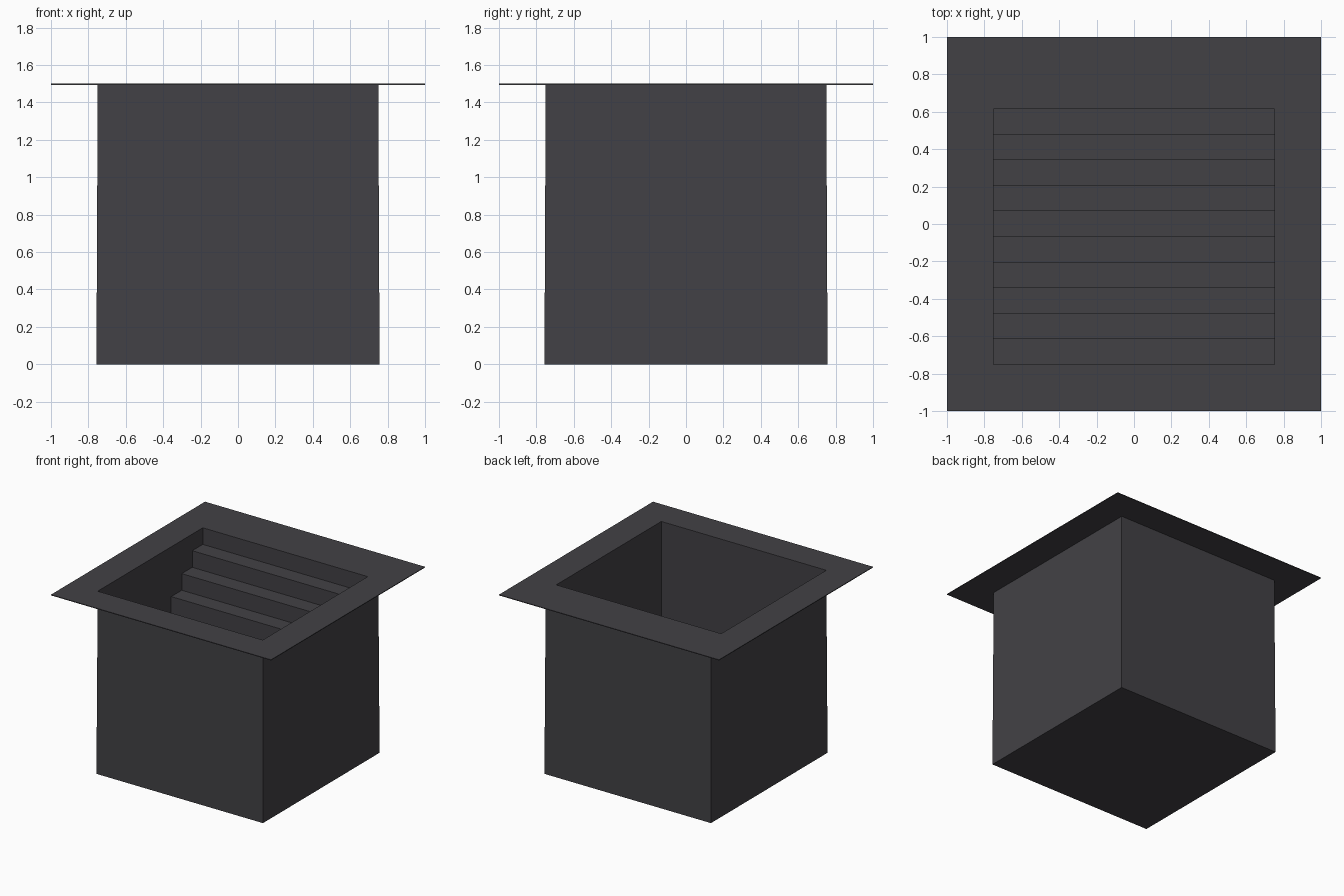
import bpy, bmesh

if "Cube" in bpy.data.objects:
    bpy.data.objects.remove(bpy.data.objects["Cube"])

mat = bpy.data.materials.new("dark grey")
mat.diffuse_color = (0.055, 0.053, 0.060, 1)
mat.use_nodes = True
mat.node_tree.nodes["Principled BSDF"].inputs["Base Color"].default_value = mat.diffuse_color

H = 1.5          # rim height
R = 0.75         # pit half width
STEPS = 11
D = 2 * R / STEPS   # tread depth
RISE = H / STEPS
LIP = 0.006      # rim thickness
BACK = R - D     # the top tread is flush with the rim


def make(name, faces):
    """Mesh object from a list of polygons given as point lists."""
    bm = bmesh.new()
    for pts in faces:
        bm.faces.new([bm.verts.new(p) for p in pts])
    bmesh.ops.remove_doubles(bm, verts=bm.verts, dist=1e-5)
    me = bpy.data.meshes.new(name)
    bm.to_mesh(me)
    bm.free()
    me.materials.append(mat)
    ob = bpy.data.objects.new(name, me)
    bpy.context.collection.objects.link(ob)


def rect(x0, x1, y0, y1, z):
    return [(x0, y0, z), (x1, y0, z), (x1, y1, z), (x0, y1, z)]


def bridge(a, b):
    """Quads between two four-point loops, facing outward when a is below b."""
    return [[a[i], a[(i + 1) % 4], b[(i + 1) % 4], b[i]] for i in range(4)]


# Flat rim around the opening
ot, ob_ = rect(-1, 1, -1, 1, H), rect(-1, 1, -1, 1, H - LIP)
hole = rect(-R, R, -R, BACK, H)
under = rect(-R, R, -R, R, H - LIP)
make("rim", bridge(ot, hole) + bridge(ob_, ot) + bridge(under, ob_))

# Outer shell, very slightly wider at the bottom
w = R + 0.007
base = rect(-w, w, -w, w, 0)
make("outer_shell", bridge(base, under) + [base[::-1]])

# Stairs rising to the back, with the pit walls above them
prof = []
for i in range(STEPS - 1):
    prof += [(-R + i * D, (i + 1) * RISE), (-R + (i + 1) * D, (i + 1) * RISE)]
prof.append((BACK, H))
faces = [[(-R, a[0], a[1]), (R, a[0], a[1]), (R, b[0], b[1]), (-R, b[0], b[1])]
         for a, b in zip(prof, prof[1:])]
side = prof + [(-R, H)]
faces.append([(-R, y, z) for y, z in side])
faces.append([(R, y, z) for y, z in reversed(side)])
faces.append([(R, -R, RISE), (-R, -R, RISE), (-R, -R, H), (R, -R, H)])
make("stairs_and_pit_walls", faces)
